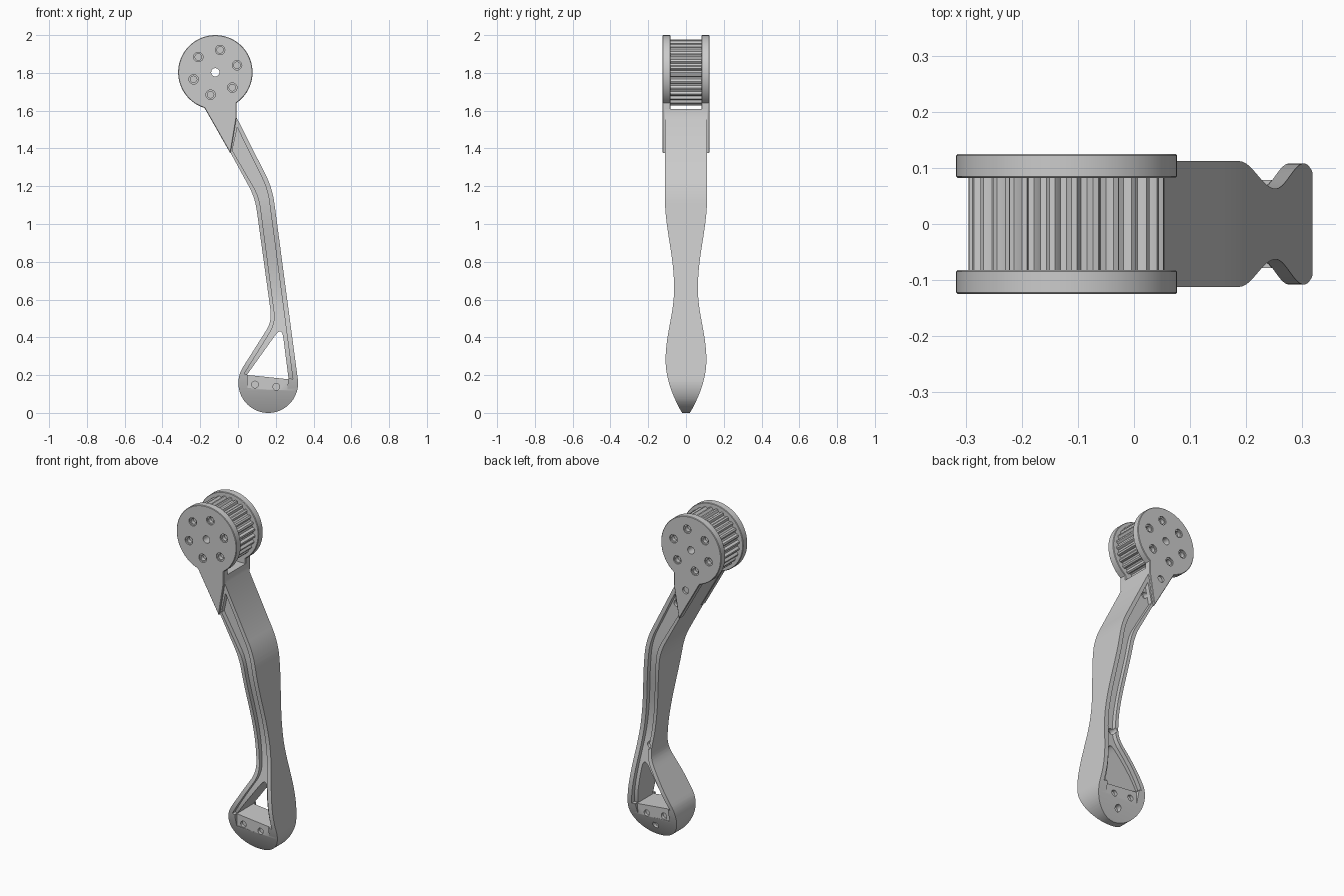
import bpy, bmesh, math
from mathutils import Vector

if "Cube" in bpy.data.objects:
    bpy.data.objects.remove(bpy.data.objects["Cube"], do_unlink=True)

grey = bpy.data.materials.new("light grey")
grey.use_nodes = True
COLOR = (0.6, 0.6, 0.6, 1)
grey.diffuse_color = COLOR
grey.node_tree.nodes["Principled BSDF"].inputs["Base Color"].default_value = COLOR

HUB = (-0.12, 1.803)
FOOT = (0.16, 0.158)


def prism(name, pts, y0, y1, warp=None):
    """Extrude a front profile (x, z) along y; warp gives y from (y, z) on thin slices."""
    bm = bmesh.new()
    low, high = ([bm.verts.new((x, y, z)) for x, z in pts] for y in (y0, y1))
    bm.faces.new(low[::-1])
    bm.faces.new(high)
    for i in range(len(pts)):
        j = (i + 1) % len(pts)
        bm.faces.new((low[i], low[j], high[j], high[i]))
    if warp:
        for i in range(1, 60):
            bmesh.ops.bisect_plane(bm, geom=bm.verts[:] + bm.edges[:] + bm.faces[:], dist=1e-5,
                                   plane_co=(0, 0, 1.16 * (i / 59) ** 1.3), plane_no=(0, 0, 1))
        for v in bm.verts:
            v.co.y = warp(v.co.y, v.co.z)
    bm.normal_update()
    if bm.calc_volume(signed=True) < 0:
        bmesh.ops.reverse_faces(bm, faces=bm.faces[:])
    me = bpy.data.meshes.new(name)
    bm.to_mesh(me)
    bm.free()
    me.materials.append(grey)
    ob = bpy.data.objects.new(name, me)
    bpy.context.collection.objects.link(ob)
    return ob


def arc(c, r, start=0, end=360, n=48):
    closed = abs(end - start) == 360
    angles = [math.radians(start + (end - start) * i / (n if closed else n - 1)) for i in range(n)]
    return [(c[0] + r * math.cos(t), c[1] + r * math.sin(t)) for t in angles]


def fillet(pts, steps=7):
    """Round the corners given as (x, z, cut length)."""
    out = []
    for i, p in enumerate(pts):
        if len(p) < 3:
            out.append(p)
            continue
        c = Vector(p[:2])
        a = c + (Vector(pts[i - 1][:2]) - c).normalized() * p[2]
        b = c + (Vector(pts[(i + 1) % len(pts)][:2]) - c).normalized() * p[2]
        for k in range(steps + 1):
            t = k / steps
            out.append(tuple(a * (1 - t) ** 2 + c * 2 * t * (1 - t) + b * t * t))
    return out


def apply(ob, mod):
    with bpy.context.temp_override(object=ob, active_object=ob):
        bpy.ops.object.modifier_apply(modifier=mod.name)


def cut(ob, tool):
    mod = ob.modifiers.new("cut", "BOOLEAN")
    mod.operation, mod.solver, mod.object = "DIFFERENCE", "EXACT", tool
    apply(ob, mod)
    bpy.data.objects.remove(tool, do_unlink=True)


def drill(ob, x, z, r, y0, y1):
    cut(ob, prism("drill", arc((x, z), r, n=24), y0, y1))


def half_width(z):
    """Half thickness of the link at a given height."""
    if z < 0.28:
        return 0.02 + 0.088 * math.sin(max(z, 0) / 0.28 * math.pi / 2) ** 0.9
    for z0, w0, z1, w1 in ((0.28, 0.108, 0.66, 0.063), (0.66, 0.063, 1.15, 0.112)):
        if z < z1:
            return w0 + (w1 - w0) * (1 - math.cos(math.pi * (z - z0) / (z1 - z0))) / 2
    return 0.112


def pocket_y(y, z):
    """Pocket floor sits below the link surface; its outer end clears it."""
    depth = half_width(z) - 0.026 if abs(y) < 1.5 else 0.3
    return math.copysign(depth, y)


# Bent link body with a waisted thickness
outline = fillet([(-0.170, 1.61), (-0.008, 1.61), (-0.008, 1.565), (0.182, 1.19, 0.08)]
                 + arc(FOOT, 0.158, 8, -212, 44)
                 + [(0.18, 0.485, 0.06), (0.09, 1.14, 0.07), (-0.04, 1.378)])
link = prism("link_body", outline, -1, 1, lambda y, z: y * half_width(z))

# Long recessed pocket on both sides, following the waisted surface
pocket = fillet([(-0.004, 1.51), (0.157, 1.185, 0.07), (0.29, 0.18), (0.033, 0.207),
                 (0.2, 0.475, 0.06), (0.112, 1.145, 0.06), (-0.03, 1.39)])
for s in (-1, 1):
    cut(link, prism("pocket", pocket, s, s * 2, pocket_y))

# Clearance under the pulley
cut(link, prism("clearance", arc(HUB, 0.2, n=64), -0.082, 0.082))

# Triangular opening above the foot
opening = fillet([(0.047, 0.201), (0.232, 0.46, 0.065), (0.268, 0.178)])
cut(link, prism("opening", opening, -0.3, 0.3))

# Flat seats with two screw holes on each face of the foot
for s in (-1, 1):
    seat = [(0.049, 0.208), (0.266, 0.184), (0.26, 0.115), (0.049, 0.132)]
    cut(link, prism("seat", seat, s * 0.078, s * 0.3))
    for x, z in ((0.09, 0.15), (0.203, 0.138)):
        drill(link, x, z, 0.018, s * 0.06, s * 0.3)

# Screw holes on the back of the link
for x, z, depth in ((0.16, 0.07, 0.03), (0.2, 0.535, 0.02), (0.0, 1.44, 0.06)):
    drill(link, x, z, 0.019, depth, 0.3)

# Round side plates with a pointed neck, mirrored front and back
plates = []
for s, label in ((-1, "front"), (1, "back")):
    rim = arc(HUB, 0.197, -54, 252, 72)
    shape = rim + [(-0.176, 1.612), (-0.04, 1.373), (-0.008, 1.564), (-0.008, 1.64)]
    plate = prism(label + "_side_plate", shape, s * 0.082, s * 0.125)
    bev = plate.modifiers.new("edge", "BEVEL")
    bev.width, bev.segments, bev.limit_method = 0.003, 1, "ANGLE"
    bev.angle_limit = math.radians(50)
    apply(plate, bev)
    for i in range(6):
        t = math.radians(18 + 60 * i)
        x, z = HUB[0] + 0.121 * math.cos(t), HUB[1] + 0.121 * math.sin(t)
        drill(plate, x, z, 0.025, s * 0.117, s * 0.2)
        drill(plate, x, z, 0.017, s * 0.095, s * 0.2)
    drill(plate, *HUB, 0.022, s * 0.05, s * 0.2)
    plates.append(plate)
drill(plates[1], -0.085, 1.555, 0.02, 0.1, 0.2)

# Toothed belt pulley between the plates
TEETH = 28
gear = []
for i in range(TEETH):
    for frac, r in ((0, 0.162), (0.3, 0.162), (0.42, 0.17), (0.52, 0.175), (0.78, 0.175), (0.88, 0.17)):
        t = 2 * math.pi * (i + frac) / TEETH
        gear.append((HUB[0] + r * math.cos(t), HUB[1] + r * math.sin(t)))
pulley = prism("belt_pulley", gear, -0.083, 0.083)
drill(pulley, *HUB, 0.022, -0.2, 0.2)

# Smooth shading with sharp edges kept
bpy.ops.object.select_all(action="DESELECT")
for ob in (link, pulley, *plates):
    ob.select_set(True)
bpy.context.view_layer.objects.active = link
bpy.ops.object.shade_smooth_by_angle(angle=math.radians(28))
